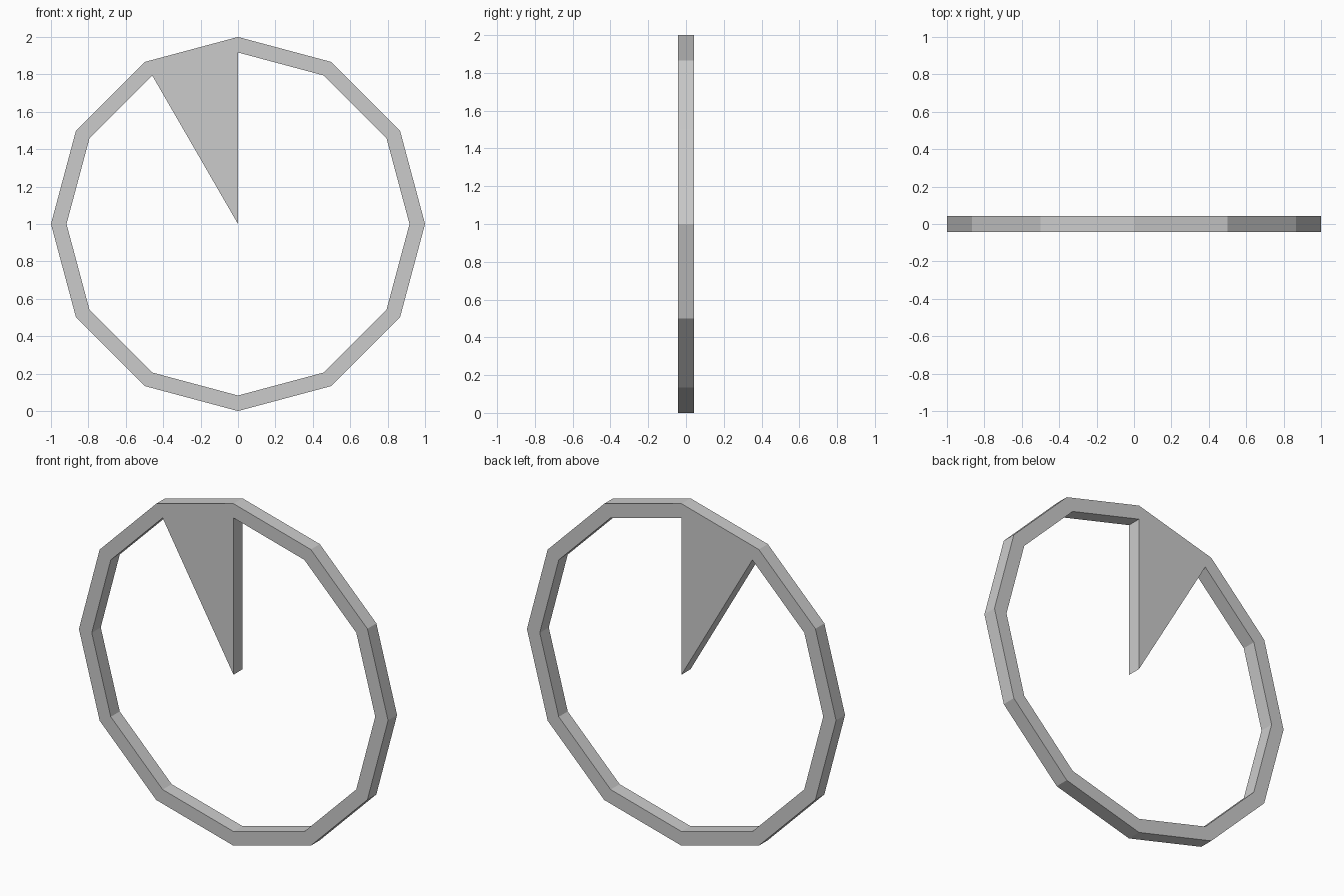
import bpy, bmesh
from math import sin, cos, pi

if "Cube" in bpy.data.objects:
    bpy.data.objects.remove(bpy.data.objects["Cube"])

SIDES, R_OUT, R_IN, DEPTH, CENTRE_Z = 12, 1.0, 0.917, 0.083, 1.0

bm = bmesh.new()


def ring_points(radius):
    # Counted from the top, turning towards -x
    return [bm.verts.new((-radius * sin(2 * pi * i / SIDES), 0,
                          CENTRE_Z + radius * cos(2 * pi * i / SIDES)))
            for i in range(SIDES)]


outer, inner = ring_points(R_OUT), ring_points(R_IN)
centre = bm.verts.new((0, 0, CENTRE_Z))

# Flat rim, with the first sector filled to the centre as a wedge
for i in range(SIDES):
    j = (i + 1) % SIDES
    if i == 0:
        bm.faces.new((outer[i], outer[j], inner[j], centre, inner[i]))
    else:
        bm.faces.new((outer[i], outer[j], inner[j], inner[i]))
bm.normal_update()

mesh = bpy.data.meshes.new("ring_with_wedge")
bm.to_mesh(mesh)
bm.free()
ring = bpy.data.objects.new("ring_with_wedge", mesh)
bpy.context.collection.objects.link(ring)

# Thickness, centred on y = 0
solid = ring.modifiers.new("thickness", 'SOLIDIFY')
solid.thickness = DEPTH
solid.offset = 0
